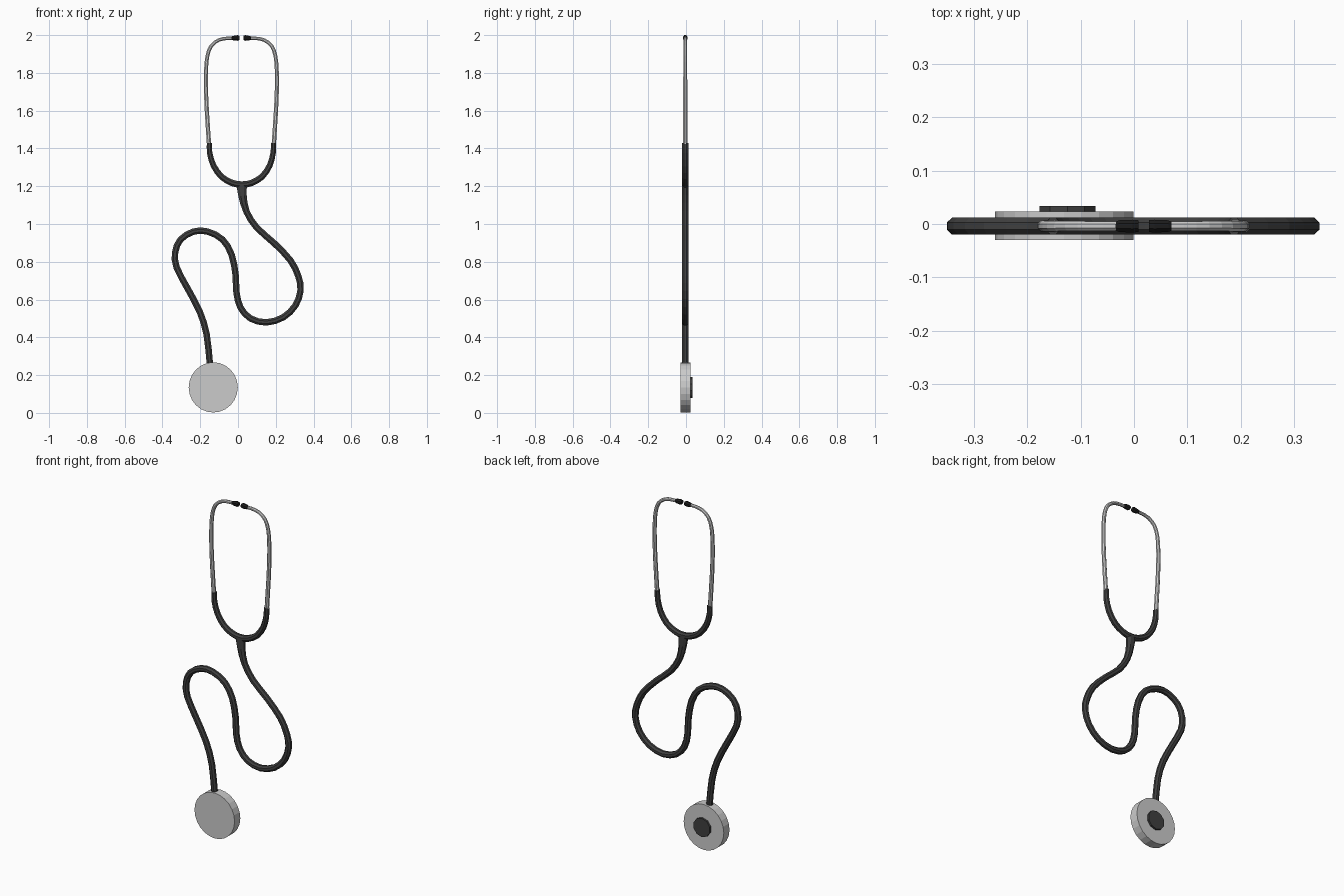
import bpy, bmesh, math
from mathutils import Vector

cube = bpy.data.objects.get("Cube")
if cube:
    bpy.data.objects.remove(cube)

DEPTH = -0.004  # y of the plane that all tubing lies in


def material(name, value):
    mat = bpy.data.materials.new(name)
    mat.use_nodes = True
    color = (value, value, value, 1)
    mat.diffuse_color = color
    mat.node_tree.nodes["Principled BSDF"].inputs["Base Color"].default_value = color
    return mat


rubber = material("dark grey rubber", 0.05)
metal = material("light grey metal", 0.6)
tip_black = material("black tip", 0.012)


def finish(name, bm, mat):
    bmesh.ops.recalc_face_normals(bm, faces=bm.faces)
    mesh = bpy.data.meshes.new(name)
    bm.to_mesh(mesh)
    bm.free()
    mesh.materials.append(mat)
    obj = bpy.data.objects.new(name, mesh)
    bpy.context.collection.objects.link(obj)
    return obj


def smooth_path(points):
    """Insert one spline midpoint in every segment."""
    pts = [Vector((x, DEPTH, z)) for x, z in points]
    out = []
    for i in range(len(pts) - 1):
        a, b = pts[i], pts[i + 1]
        before = pts[i - 1] if i else a * 2 - b
        after = pts[i + 2] if i + 2 < len(pts) else b * 2 - a
        out += [a, (a + b) * 0.5625 - (before + after) * 0.0625]
    return out + [pts[-1]]


def tube(name, points, radius, mat, sides=8, smooth=True):
    """Sweep a flat-fronted ring along a path; radius is a function of 0..1."""
    path = smooth_path(points) if smooth else [Vector((x, DEPTH, z)) for x, z in points]
    bm = bmesh.new()
    rings = []
    last = len(path) - 1
    for i, p in enumerate(path):
        along = (path[min(i + 1, last)] - path[max(i - 1, 0)]).normalized()
        side = Vector((along.z, 0, -along.x))
        wide, deep = radius(i / last)
        ring = []
        for k in range(sides):
            t = math.tau * (k + 0.5) / sides
            s = 1 / math.cos(math.pi / sides)
            offset = side * math.cos(t) * wide + Vector((0, math.sin(t) * deep, 0))
            ring.append(bm.verts.new(p + offset * s))
        rings.append(ring)
    for a, b in zip(rings, rings[1:]):
        for k in range(sides):
            n = (k + 1) % sides
            bm.faces.new((a[k], a[n], b[n], b[k]))
    bm.faces.new(rings[0])
    bm.faces.new(rings[-1])
    return finish(name, bm, mat)


def disc(name, x, z, rx, rz, front, back, sides, mat):
    bm = bmesh.new()
    bmesh.ops.create_cone(bm, cap_ends=True, segments=sides, radius1=1, radius2=1, depth=1)
    for v in bm.verts:
        px, py, pz = v.co
        v.co = (x + px * rx, front + (pz + 0.5) * (back - front), z + py * rz)
    return finish(name, bm, mat)


# Long hose from the yoke down to the chest piece, flared at the top
hose = [(.02, 1.21), (.024, 1.15), (.045, 1.065), (.10, .98), (.193, .897), (.278, .807),
        (.32, .722), (.331, .648), (.304, .569), (.24, .506), (.15, .479), (.066, .5),
        (.013, .558), (-.008, .637), (-.013, .733), (-.034, .838), (-.082, .918),
        (-.161, .96), (-.235, .96), (-.304, .918), (-.333, .849), (-.325, .77),
        (-.267, .659), (-.203, .537), (-.166, .415), (-.148, .25)]
tube("hose", hose, lambda t: (.017 + .011 * max(0, 1 - t * 13), .016), rubber)

# Rubber yoke joining the two ear tubes
yoke = [(-.152, 1.43), (-.15, 1.377), (-.13, 1.31), (-.087, 1.25), (-.03, 1.217),
        (.02, 1.209), (.07, 1.217), (.127, 1.25), (.168, 1.31), (.186, 1.377), (.188, 1.43)]
tube("yoke", yoke, lambda t: (.013 + .004 * math.sin(math.pi * t), .016), rubber)

# Metal ear tubes, mirrored about the yoke centre
ear = [(.17, 1.4), (.183, 1.6), (.188, 1.73), (.187, 1.82), (.18, 1.89), (.16, 1.943),
       (.12, 1.974), (.075, 1.983), (.035, 1.983)]
tip = [(.055, 1.984), (.046, 1.984), (.02, 1.985), (.01, 1.985)]
tip_radii = (.007, .011, .015, .011)
for label, sign in (("left", 1), ("right", -1)):
    place = lambda pts: [(.018 + sign * x, z) for x, z in pts]
    tube(label + "_ear_tube", place(ear), lambda t: (.0115 - .003 * t,) * 2, metal)
    tube(label + "_ear_tip", place(tip),
         lambda t: (tip_radii[round(t * 3)], min(.012, tip_radii[round(t * 3)])),
         tip_black, smooth=False)

# Chest piece with a dark knob on the back
disc("chest_piece", -.131, .135, .13, .133, -.03, .023, 24, metal)
disc("back_knob", -.125, .135, .055, .055, .02, .034, 10, rubber)
